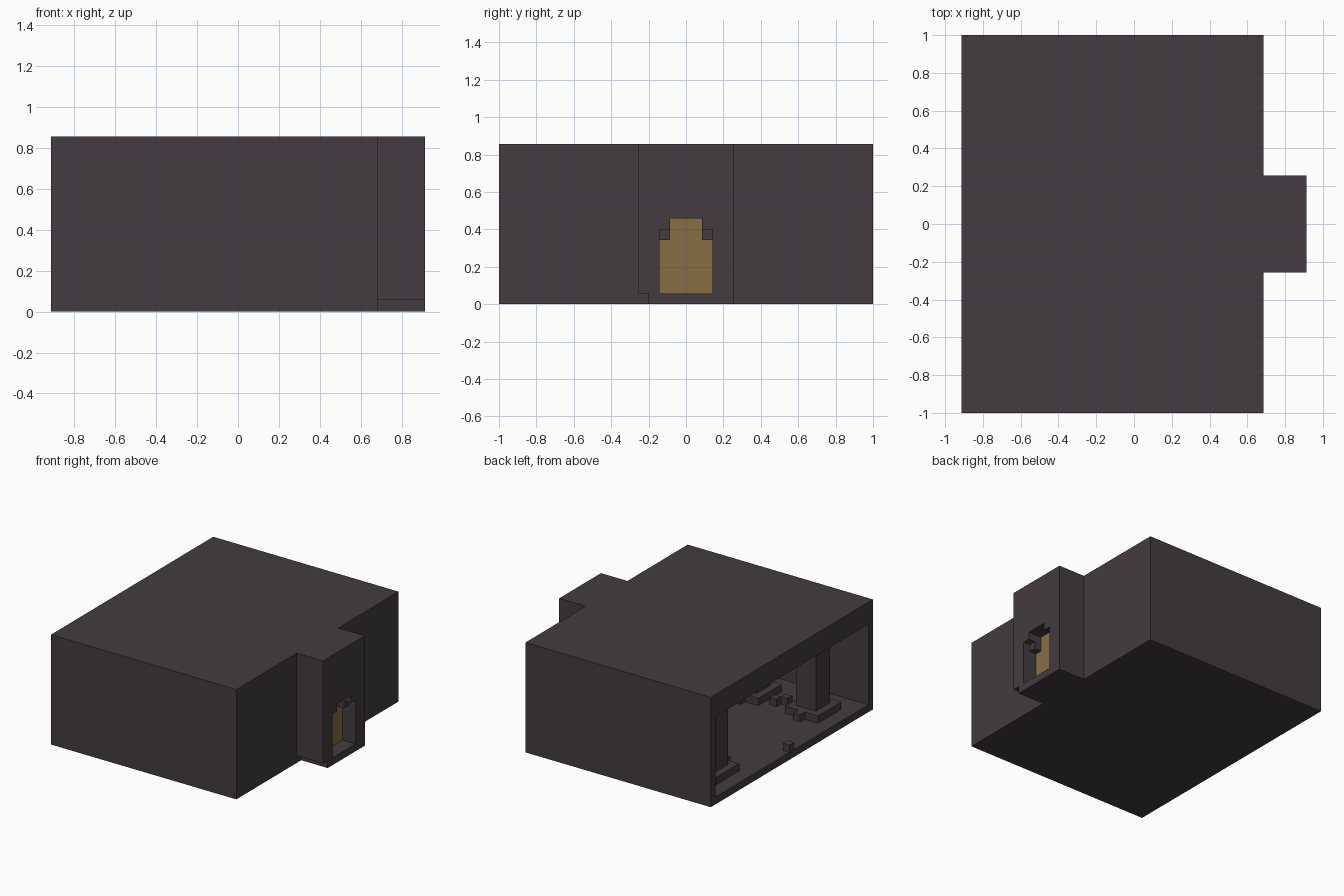
import bpy
import bmesh
from mathutils import Vector

if "Cube" in bpy.data.objects:
    bpy.data.objects.remove(bpy.data.objects["Cube"], do_unlink=True)

# Everything is laid out on a block grid: 32 long, 35 wide, 15 high
UNIT = 2 / 35
LENGTH, WIDTH, HEIGHT = 32, 35, 15


def grid(u, v, w):
    return Vector((u - LENGTH / 2, v - WIDTH / 2, w)) * UNIT


def material(name, rgb):
    mat = bpy.data.materials.new(name)
    mat.use_nodes = True
    color = (*rgb, 1)
    mat.diffuse_color = color
    mat.node_tree.nodes["Principled BSDF"].inputs["Base Color"].default_value = color
    return mat


stone = material("dark stone", (0.056, 0.045, 0.052))
gold = material("aged gold", (0.25, 0.156, 0.06))


def prism(name, outline, offset, mat):
    """Extrude a grid outline by an offset given in blocks."""
    bm = bmesh.new()
    face = bm.faces.new([bm.verts.new(grid(*p)) for p in outline])
    moved = bmesh.ops.extrude_face_region(bm, geom=[face])["geom"]
    verts = [g for g in moved if isinstance(g, bmesh.types.BMVert)]
    bmesh.ops.translate(bm, verts=verts, vec=Vector(offset) * UNIT)
    bmesh.ops.recalc_face_normals(bm, faces=bm.faces)
    mesh = bpy.data.meshes.new(name)
    bm.to_mesh(mesh)
    bm.free()
    mesh.materials.append(mat)
    obj = bpy.data.objects.new(name, mesh)
    bpy.context.collection.objects.link(obj)
    return obj


def block(name, u, v, w, du=1, dv=1, dw=1, mat=stone):
    outline = [(u, v, w), (u + du, v, w), (u + du, v + dv, w), (u, v + dv, w)]
    return prism(name, outline, (0, 0, dw), mat)


def arch(name, u, du, mat):
    """Stepped doorway shape, centred on the width."""
    half = [(2.5, 1), (2.5, 7), (1.5, 7), (1.5, 8)]
    c = WIDTH / 2
    outline = [(u, c + a, w) for a, w in half]
    outline += [(u, c - a, w) for a, w in reversed(half)]
    return prism(name, outline, (du, 0, 0), mat)


def carve(obj, cutters):
    for cutter in cutters:
        cutter.hide_render = True
        mod = obj.modifiers.new("carve", "BOOLEAN")
        mod.operation = "DIFFERENCE"
        mod.solver = "EXACT"
        mod.object = cutter
    bpy.context.view_layer.update()
    deps = bpy.context.evaluated_depsgraph_get()
    mesh = bpy.data.meshes.new_from_object(obj.evaluated_get(deps))
    obj.modifiers.clear()
    obj.data = mesh
    for cutter in cutters:
        bpy.data.objects.remove(cutter, do_unlink=True)


# Hall with entrance porch, hollowed out and open at one end
plan = [(0, 0), (28, 0), (28, 13), (32, 13), (32, 22), (28, 22), (28, 35), (0, 35)]
hall = prism("hall_shell", [(u, v, 0) for u, v in plan], (0, 0, HEIGHT), stone)
carve(hall, [
    block("room_cutter", -1, 1, 1, 28, 33, 11),
    arch("passage_cutter", 26, 7, stone),
    block("porch_notch_cutter", 28, 12, -1, 5, 2, 2),
])

# Door panel, with corner blocks on both of its faces
arch("door_panel", 29, 1, gold)
for u in (28, 30):
    for v in (15, 19):
        block("door_corner_block", u, v, 6)

# Two rows of pillars, with stepped bases and loose blocks between them
for mirrored in (False, True):
    def row(name, u, v, w, du=1, dv=1, dw=1):
        block(name, u, WIDTH - v - dv if mirrored else v, w, du, dv, dw)

    for u in (3, 12, 21):
        row("pillar_base", u - 1, 26, 1, 5, 5, 1)
        row("pillar_shaft", u, 27, 2, 3, 3, 10)
        row("pillar_step", u + 1, 25, 1)
    for u in (0, 9):
        row("loose_block", u + 8, 28, 1)
        row("loose_block", u + 9, 27, 1)
        row("wall_block", u + 9, 33, 1)

# Single block at the middle of the open end
block("threshold_block", 0, 17, 1)
